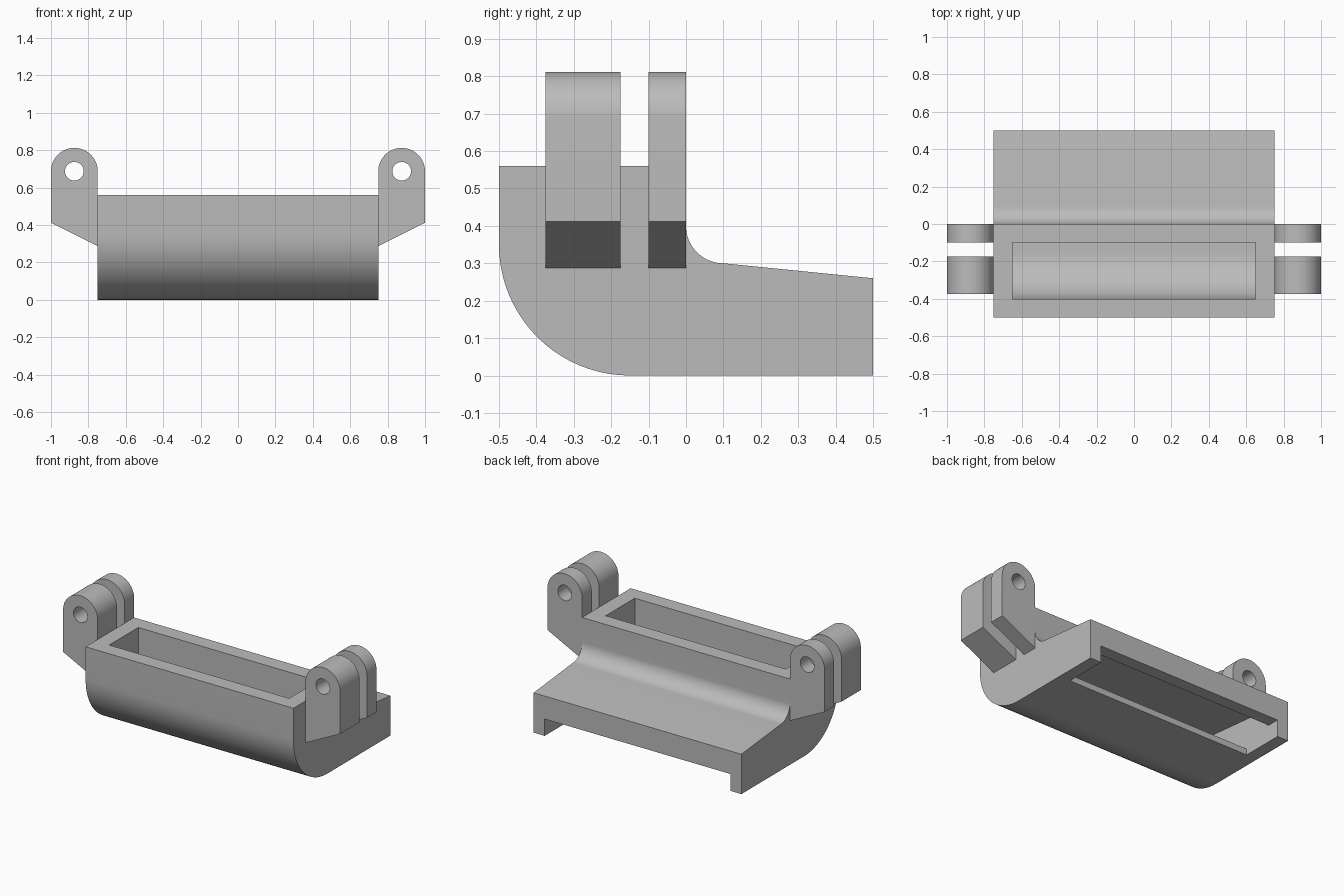
import bpy, bmesh, math
from mathutils import Vector

cube = bpy.data.objects.get("Cube")
if cube:
    bpy.data.objects.remove(cube, do_unlink=True)

grey = bpy.data.materials.new("plain_grey")
grey.use_nodes = True
grey.diffuse_color = (0.5, 0.5, 0.5, 1)
grey.node_tree.nodes["Principled BSDF"].inputs["Base Color"].default_value = (0.5, 0.5, 0.5, 1)


def arc(cu, cv, r, start, end, steps=20):
    """Points of a circular arc, angles in degrees."""
    angles = [math.radians(start + (end - start) * i / steps) for i in range(steps + 1)]
    return [(cu + r * math.cos(a), cv + r * math.sin(a)) for a in angles]


def extrude(name, profile, axis, low, high):
    """Solid from a 2D profile: (y, z) swept along x, or (x, z) swept along y."""
    def place(u, v):
        return (low, u, v) if axis == "x" else (u, low, v)
    bm = bmesh.new()
    face = bm.faces.new([bm.verts.new(place(u, v)) for u, v in profile])
    moved = bmesh.ops.extrude_face_region(bm, geom=[face])["geom"]
    step = Vector((high - low, 0, 0) if axis == "x" else (0, high - low, 0))
    bmesh.ops.translate(bm, vec=step, verts=[g for g in moved if isinstance(g, bmesh.types.BMVert)])
    bmesh.ops.recalc_face_normals(bm, faces=bm.faces)
    mesh = bpy.data.meshes.new(name)
    bm.to_mesh(mesh)
    bm.free()
    mesh.materials.append(grey)
    obj = bpy.data.objects.new(name, mesh)
    bpy.context.collection.objects.link(obj)
    return obj


def select(obj):
    bpy.ops.object.select_all(action="DESELECT")
    obj.select_set(True)
    bpy.context.view_layer.objects.active = obj


def cut(obj, cutter):
    """Subtract the cutter and discard it."""
    cutter.hide_render = True
    mod = obj.modifiers.new("cut", "BOOLEAN")
    mod.operation = "DIFFERENCE"
    mod.solver = "EXACT"
    mod.object = cutter
    select(obj)
    bpy.ops.object.modifier_apply(modifier=mod.name)
    bpy.data.objects.remove(cutter, do_unlink=True)


def smooth(obj):
    select(obj)
    bpy.ops.object.shade_smooth_by_angle(angle=math.radians(25))


# Body: rounded front trough with a sloping rear shelf
body = extrude("body", [(-0.5, 0.56)] + arc(-0.15, 0.35, 0.35, 180, 270)
               + [(0.5, 0), (0.5, 0.26)] + arc(0.1, 0.4, 0.1, 270, 180) + [(0, 0.56)],
               "x", -0.75, 0.75)

# Open pocket in the top, with a curved inner front
cut(body, extrude("pocket_cutter", [(-0.4, 0.7)] + arc(-0.15, 0.29, 0.25, 180, 270)
                  + [(0, 0.04), (0, 0.15), (-0.1, 0.15), (-0.1, 0.7)], "x", -0.65, 0.65))

# Hollow under the shelf, open below and at the back beneath a lip
cut(body, extrude("hollow_cutter", [(-0.1, 0.04), (0.22, 0.04), (0.22, -0.1), (0.6, -0.1),
                                    (0.6, 0.11), (0.42, 0.11), (0.42, 0.22), (-0.1, 0.27)],
                  "x", -0.67, 0.67))
smooth(body)

# Hinge lugs: round-topped ears with a pin hole, a wide and a narrow one per side
for side, s in (("left", 1), ("right", -1)):
    for part, y0, y1 in (("front", -0.375, -0.175), ("rear", -0.1, 0.0)):
        ear = [(0.75, 0.287), (1.0, 0.412)] + arc(0.875, 0.687, 0.125, 0, 180, 28)
        lug = extrude(f"{side}_{part}_lug", [(s * x, z) for x, z in ear], "y", y0, y1)
        hole = arc(s * 0.875, 0.687, 0.05, 0, 360, 32)[:-1]
        cut(lug, extrude("hole_cutter", hole, "y", y0 - 0.1, y1 + 0.1))
        smooth(lug)
